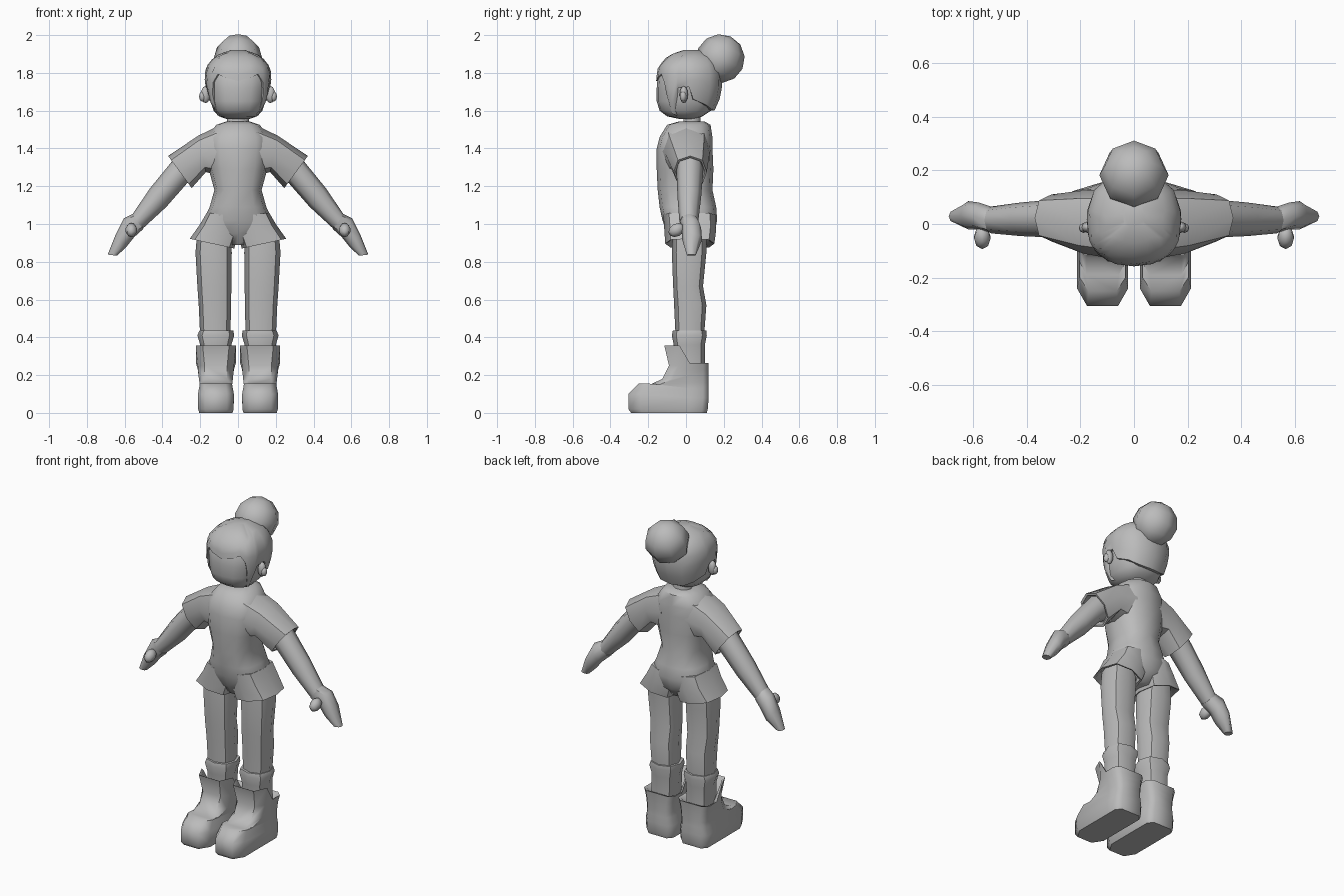
import bpy, bmesh, math
from mathutils import Matrix, Vector

grey = bpy.data.materials.new("plain_grey")
grey.diffuse_color = (0.5, 0.5, 0.5, 1)


def finish(name, bm, mirror=False, angle=50):
    bmesh.ops.recalc_face_normals(bm, faces=bm.faces)
    me = bpy.data.meshes.new(name)
    bm.to_mesh(me)
    bm.free()
    me.materials.append(grey)
    ob = bpy.data.objects.new(name, me)
    bpy.context.collection.objects.link(ob)
    bpy.ops.object.select_all(action='DESELECT')
    ob.select_set(True)
    bpy.context.view_layer.objects.active = ob
    bpy.ops.object.shade_smooth_by_angle(angle=math.radians(angle))
    if mirror:
        ob.modifiers.new("mirror", 'MIRROR').use_mirror_merge = False
    return ob


def skin(rings, caps=True):
    """Join rings of points with quads and close both ends."""
    bm = bmesh.new()
    vs = [[bm.verts.new(p) for p in r] for r in rings]
    n = len(vs[0])
    for a, b in zip(vs, vs[1:]):
        for i in range(n):
            bm.faces.new((a[i], a[(i + 1) % n], b[(i + 1) % n], b[i]))
    if caps:
        bm.faces.new(vs[0])
        bm.faces.new(vs[-1])
    return bm


def ring(ax, az, bx, bz, y0, y1, n, e):
    """Rounded section spanning point a to b in the xz plane and y0 to y1."""
    pts = []
    for i in range(n):
        t = 2 * math.pi * i / n
        c, s = math.cos(t), math.sin(t)
        c, s = (math.copysign(abs(v) ** e if abs(v) > 1e-6 else 0, v) for v in (c, s))
        pts.append(((ax + bx) / 2 + (bx - ax) / 2 * c, (y0 + y1) / 2 + (y1 - y0) / 2 * s,
                    (az + bz) / 2 + (bz - az) / 2 * c))
    return pts


def loft(name, rows, n=8, e=0.85, mirror=True):
    return finish(name, skin([ring(*r, n, e) for r in rows]), mirror)


def upright(name, rows, n=12, e=0.8):
    """Central part from rows of height, half width, front and back."""
    return loft(name, [(-w, z, w, z, f, b) for z, w, f, b in rows], n, e, False)


# Shirt body and hips
upright("shirt_body", [
    (0.89, 0.05, -0.06, 0.10), (0.95, 0.15, -0.10, 0.15), (1.02, 0.185, -0.125, 0.165),
    (1.09, 0.15, -0.14, 0.16), (1.18, 0.125, -0.15, 0.14), (1.29, 0.155, -0.155, 0.145),
    (1.40, 0.17, -0.155, 0.14), (1.46, 0.165, -0.14, 0.14), (1.525, 0.115, -0.10, 0.13),
    (1.542, 0.065, -0.04, 0.10)])
loft("sleeve", [
    (0.08, 1.25, 0.08, 1.53, -0.13, 0.13), (0.17, 1.275, 0.21, 1.468, -0.11, 0.125),
    (0.245, 1.19, 0.37, 1.36, -0.065, 0.11), (0.25, 1.20, 0.36, 1.35, -0.055, 0.10),
    (0.23, 1.23, 0.33, 1.36, -0.05, 0.09)])
loft("shorts_leg", [
    (0.0, 1.04, 0.165, 1.06, -0.12, 0.155), (0.0, 0.94, 0.20, 1.0, -0.115, 0.16),
    (0.02, 0.87, 0.255, 0.922, -0.11, 0.15), (0.03, 0.875, 0.24, 0.922, -0.10, 0.14),
    (0.04, 0.93, 0.21, 0.95, -0.07, 0.11)], e=0.7)

# Arms and hands
loft("forearm", [
    (0.21, 1.25, 0.31, 1.38, -0.05, 0.09), (0.27, 1.215, 0.355, 1.325, -0.05, 0.09),
    (0.38, 1.09, 0.465, 1.19, -0.045, 0.08), (0.505, 0.975, 0.56, 1.05, -0.035, 0.065)], e=1)
loft("hand", [
    (0.50, 0.975, 0.555, 1.055, -0.033, 0.063), (0.55, 0.93, 0.605, 1.03, -0.02, 0.08),
    (0.59, 0.88, 0.645, 0.95, -0.02, 0.085), (0.64, 0.832, 0.69, 0.838, 0.005, 0.052)], e=0.9)
bm = bmesh.new()
bmesh.ops.create_uvsphere(bm, u_segments=8, v_segments=5, radius=1, matrix=Matrix.Translation(
    (0.565, -0.05, 0.968)) @ Matrix.Rotation(0.5, 4, 'X') @ Matrix.Diagonal((0.032, 0.046, 0.034, 1)))
finish("thumb", bm, True)

# Legs, socks and boots
loft("leg", [
    (0.04, 0.97, 0.215, 0.97, -0.07, 0.11), (0.033, 0.85, 0.225, 0.85, -0.075, 0.108),
    (0.035, 0.67, 0.215, 0.67, -0.068, 0.09), (0.037, 0.57, 0.208, 0.57, -0.063, 0.108),
    (0.04, 0.40, 0.20, 0.40, -0.055, 0.095)])
loft("sock", [
    (0.045, 0.435, 0.19, 0.435, -0.055, 0.095), (0.025, 0.435, 0.205, 0.435, -0.07, 0.108),
    (0.02, 0.41, 0.215, 0.41, -0.075, 0.11), (0.035, 0.36, 0.20, 0.36, -0.065, 0.10),
    (0.04, 0.22, 0.20, 0.22, -0.06, 0.10)])


def boot_ring(zf, zb, yf, yb, w, wf, ys):
    """Section with a chamfered toe; the front and back heights differ."""
    half = [(wf, yf, zf), (w, ys, zf), (w, 0.02, zb), (w, yb - 0.03, zb), (0.7 * w, yb, zb)]
    cx = 0.117
    return [(cx + x, y, z) for x, y, z in half] + [(cx - x, y, z) for x, y, z in reversed(half)]


finish("boot", skin([boot_ring(*r) for r in [
    (0.0, 0.0, -0.29, 0.11, 0.088, 0.05, -0.23),
    (0.02, 0.02, -0.305, 0.115, 0.094, 0.058, -0.24),
    (0.10, 0.08, -0.305, 0.12, 0.095, 0.058, -0.24),
    (0.155, 0.13, -0.25, 0.12, 0.085, 0.052, -0.20),
    (0.15, 0.16, -0.19, 0.12, 0.086, 0.06, -0.14),
    (0.18, 0.20, -0.125, 0.12, 0.09, 0.06, -0.07),
    (0.25, 0.23, -0.09, 0.12, 0.096, 0.06, -0.04),
    (0.358, 0.265, -0.115, 0.12, 0.106, 0.07, -0.035),
    (0.35, 0.26, -0.10, 0.105, 0.094, 0.06, -0.035),
    (0.25, 0.22, -0.06, 0.09, 0.07, 0.05, -0.03)]]), True)

# Neck and head
upright("neck", [(1.50, 0.065, -0.03, 0.09), (1.54, 0.058, -0.015, 0.08),
                 (1.60, 0.058, -0.015, 0.08)], 10, 1)
HEAD = [(1.555, 0.06, -0.03, 0.06), (1.57, 0.105, -0.10, 0.10), (1.60, 0.135, -0.14, 0.145),
        (1.65, 0.152, -0.155, 0.17), (1.72, 0.165, -0.155, 0.185), (1.78, 0.172, -0.15, 0.185),
        (1.83, 0.165, -0.143, 0.18), (1.88, 0.125, -0.10, 0.15), (1.91, 0.08, -0.05, 0.11),
        (1.92, 0.035, -0.01, 0.07)]
upright("head", [(z if z < 1.8 else z - 0.015, w * 0.955, f if z < 1.8 else f + 0.012, b - 0.012)
                 for z, w, f, b in HEAD], 16, 0.82)


def head_point(theta, z, grow):
    """Point on the head surface; theta runs from the front to the back."""
    k = next((i for i in range(len(HEAD) - 2) if z <= HEAD[i + 1][0]), len(HEAD) - 2)
    a, b = HEAD[k], HEAD[k + 1]
    t = (z - a[0]) / (b[0] - a[0])
    w, f, r = (a[i] + (b[i] - a[i]) * t for i in (1, 2, 3))
    s, c = math.sin(theta), math.cos(theta)
    p = [math.copysign(abs(v) ** 0.82 if abs(v) > 1e-6 else 0, v) for v in (s, c)]
    return Vector((p[0] * (w + grow), (f + r) / 2 - p[1] * ((r - f) / 2 + grow), z))


# Hair shell, with a hairline that dips at the centre, sideburns and nape
HAIRLINE = [(0, 1.757), (18, 1.775), (33, 1.793), (45, 1.75), (52, 1.69), (58, 1.585), (67, 1.575),
            (74, 1.72), (90, 1.725), (97, 1.66), (125, 1.63), (152, 1.605), (180, 1.60)]
columns = HAIRLINE + [(360 - d, z) for d, z in reversed(HAIRLINE[1:-1])]
rows = [[head_point(math.radians(d), z, -0.015) for d, z in columns]]
for t in (0, 0.2, 0.4, 0.6, 0.75, 0.88, 1):
    rows.append([head_point(math.radians(d), z + (1.92 - z) * t, 0.006) for d, z in columns])
finish("hair", skin(rows), angle=60)

# Bun and ears
bm = bmesh.new()
bmesh.ops.create_uvsphere(bm, u_segments=8, v_segments=6, radius=0.129, matrix=Matrix.Translation(
    (0, 0.182, 1.876)) @ Matrix.Rotation(math.radians(-25), 4, 'X'))
finish("hair_bun", bm)
bm = bmesh.new()
for x, y, z, r in ((0.172, -0.012, 1.685, (0.025, 0.022, 0.045)), (0.188, -0.015, 1.675, (0.018, 0.018, 0.027))):
    bmesh.ops.create_uvsphere(bm, u_segments=8, v_segments=6, radius=1,
                              matrix=Matrix.Translation((x, y, z)) @ Matrix.Diagonal((*r, 1)))
finish("ear", bm, True)
